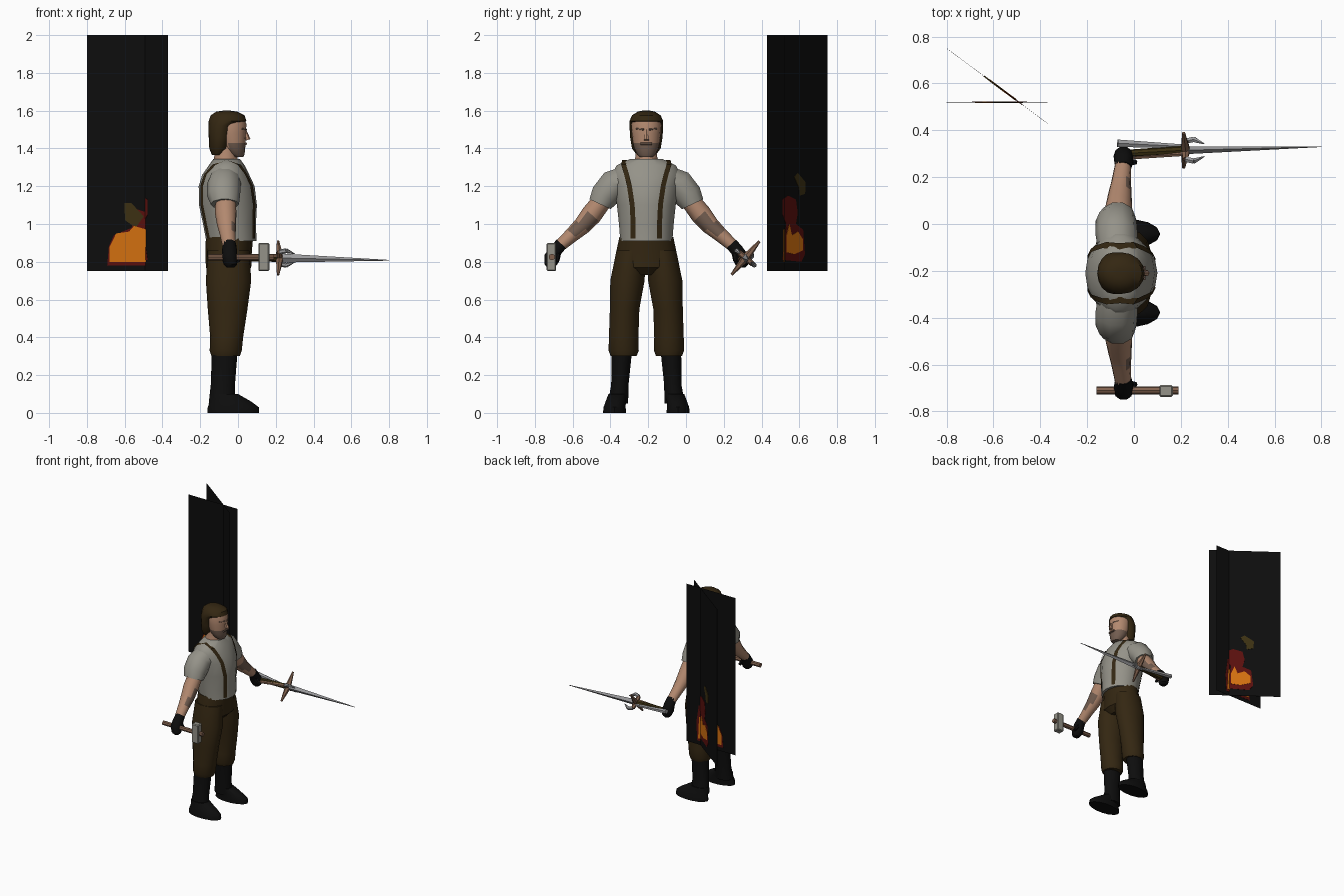
import bpy, bmesh
from math import sin, cos, pi, radians, sqrt
from mathutils import Vector, Matrix

if "Cube" in bpy.data.objects:
    bpy.data.objects.remove(bpy.data.objects["Cube"], do_unlink=True)

BODY_Y = -0.21


def material(name, red, green, blue):
    mat = bpy.data.materials.new(name)
    mat.use_nodes = True
    color = (red, green, blue, 1)
    mat.diffuse_color = color
    shader = mat.node_tree.nodes["Principled BSDF"]
    shader.inputs["Base Color"].default_value = color
    shader.inputs["Roughness"].default_value = 1
    return mat


BLACK = material("soot black", .004, .004, .004)
BROWN = material("dark brown", .034, .02, .006)
SHIRT = material("linen grey", .3, .29, .25)
SKIN = material("skin", .45, .25, .16)
BEARD = material("beard shade", .17, .11, .08)
WOOD = material("wood", .22, .12, .075)
STEEL = material("steel", .33, .33, .34)
RED = material("ember red", .1, .005, .004)
ORANGE = material("flame orange", .65, .16, .005)
SMOKE = material("smoke olive", .045, .03, .006)


def finish(name, bm, *mats, smooth=True):
    bmesh.ops.recalc_face_normals(bm, faces=bm.faces)
    mesh = bpy.data.meshes.new(name)
    bm.to_mesh(mesh)
    bm.free()
    for mat in mats:
        mesh.materials.append(mat)
    obj = bpy.data.objects.new(name, mesh)
    bpy.context.collection.objects.link(obj)
    if smooth:
        bpy.ops.object.select_all(action="DESELECT")
        obj.select_set(True)
        bpy.context.view_layer.objects.active = obj
        bpy.ops.object.shade_smooth_by_angle(angle=radians(40))
    return obj


def loft(name, rings, *mats, side=1, sides=14, rule=None):
    """Rings are (x, sideways, z, depth radius, width radius, tilt in degrees)."""
    bm = bmesh.new()
    loops = []
    for x, w, z, rx, rw, *tilt in rings:
        t = radians(tilt[0]) if tilt else 0
        loop = []
        for i in range(sides):
            a = 2 * pi * i / sides
            s = rw * sin(a)
            loop.append(bm.verts.new((x + rx * cos(a), BODY_Y + side * (w + s * cos(t)), z + s * sin(t))))
        loops.append(loop)
    for low, high in zip(loops, loops[1:]):
        for i in range(sides):
            j = (i + 1) % sides
            bm.faces.new((low[i], low[j], high[j], high[i]))
    bm.faces.new(loops[0])
    bm.faces.new(loops[-1])
    if rule:
        for face in bm.faces:
            face.material_index = int(rule(face.calc_center_median()))
    return finish(name, bm, *mats)


def bar(name, start, end, r1, r2, mat, sides=8, flat=1):
    """Straight rod or spike between two points."""
    a, b = Vector(start), Vector(end)
    bm = bmesh.new()
    place = Matrix.Translation((a + b) / 2) @ (b - a).to_track_quat("Z", "Y").to_matrix().to_4x4()
    bmesh.ops.create_cone(bm, cap_ends=True, segments=sides, radius1=r1, radius2=r2,
                          depth=(b - a).length, matrix=place @ Matrix.Diagonal((flat, 1, 1, 1)))
    return finish(name, bm, mat)


# Torso and pelvis
torso_rings = [(-.035, 0, .91, .133, .14), (-.045, 0, 1.0, .14, .147), (-.053, 0, 1.1, .153, .158),
               (-.06, 0, 1.2, .148, .175), (-.065, 0, 1.26, .125, .185), (-.06, 0, 1.31, .095, .16),
               (-.06, 0, 1.345, .07, .085)]
loft("shirt", torso_rings, SHIRT, sides=18)
loft("trouser_seat", [(-.045, 0, .93, .125, .143), (-.05, 0, .85, .123, .16),
                      (-.05, 0, .77, .12, .165), (-.05, 0, .73, .08, .1)], BROWN, sides=16)


# Suspenders lie on the torso surface, front and back
def surface(z, w, front):
    for a, b in zip(torso_rings, torso_rings[1:]):
        if a[2] <= z <= b[2]:
            t = (z - a[2]) / (b[2] - a[2])
            cx, rx, ry = (a[i] + (b[i] - a[i]) * t for i in (0, 3, 4))
            return cx + front * (rx * sqrt(max(0, 1 - (w / ry) ** 2)) + .005)


path = [(.92, .07), (1.0, .07), (1.1, .075), (1.2, .09), (1.26, .105), (1.31, .12)]
for side, label in ((-1, "hammer_side"), (1, "sword_side")):
    bm = bmesh.new()
    edge_pairs = []
    stations = [(z, w, 1) for z, w in path] + [(1.335, .115, 0)] + [(z, w, -1) for z, w in reversed(path)]
    for z, w, front in stations:
        pair = []
        for edge in (w - .013, w + .013):
            x = surface(z, edge, front) if front else -.06
            pair.append(bm.verts.new((x, BODY_Y + side * edge, z + .004)))
        edge_pairs.append(pair)
    for a, b in zip(edge_pairs, edge_pairs[1:]):
        bm.faces.new((a[0], a[1], b[1], b[0]))
    finish(label + "_suspender", bm, BROWN)

    # Legs and boots
    loft(label + "_trouser_leg", [(-.05, .08, .86, .11, .08), (-.05, .1, .7, .12, .093),
                                  (-.055, .115, .55, .105, .08), (-.06, .12, .4, .087, .08),
                                  (-.065, .12, .33, .085, .082), (-.065, .12, .3, .075, .07)],
         BROWN, side=side)
    loft(label + "_boot_shaft", [(-.07, .13, .33, .068, .056), (-.08, .14, .15, .064, .047),
                                 (-.085, .15, .05, .07, .055)], BLACK, side=side)
    loft(label + "_boot_foot", [(-.025, .168, 0, .137, .063), (-.025, .168, .03, .135, .06),
                                (-.04, .162, .06, .11, .055), (-.075, .152, .1, .075, .05)],
         BLACK, side=side)

    # Sleeves, forearms with a bruise patch, and gloves
    loft(label + "_sleeve", [(-.07, .11, 1.235, .085, .075, 70), (-.075, .17, 1.21, .09, .085, 50),
                             (-.077, .22, 1.15, .088, .08, 35), (-.07, .245, 1.105, .075, .065, 25)],
         SHIRT, side=side, sides=10)
    loft(label + "_forearm", [(-.065, .22, 1.14, .055, .05, 40), (-.065, .29, 1.05, .056, .056, 42),
                              (-.06, .34, .99, .05, .048, 42), (-.055, .39, .945, .042, .04, 42),
                              (-.045, .48, .865, .033, .03, 42)], SKIN, BEARD, side=side, sides=12,
         rule=lambda c: .95 < c.z < 1.03 and c.x > -.04)
    loft(label + "_glove", [(-.045, .45, .895, .035, .035, 42), (-.045, .48, .86, .04, .036, 35),
                            (-.045, .5, .82, .042, .045, 20), (-.04, .505, .785, .035, .035, 0),
                            (-.04, .505, .77, .02, .02, 0)], BLACK, side=side, sides=10)
    bar(label + "_thumb", (-.03, BODY_Y + side * .47, .85), (.005, BODY_Y + side * .475, .8),
        .016, .012, BLACK, sides=6)

# Neck, head with bearded jaw, hair
loft("neck", [(-.065, 0, 1.3, .072, .075), (-.065, 0, 1.36, .06, .058), (-.06, 0, 1.43, .055, .055)], SKIN)
loft("head", [(.0, 0, 1.355, .028, .035), (-.01, 0, 1.37, .045, .05), (-.022, 0, 1.4, .06, .064),
              (-.028, 0, 1.43, .068, .071), (-.035, 0, 1.48, .078, .077), (-.04, 0, 1.53, .084, .08),
              (-.04, 0, 1.57, .07, .07)], SKIN, BEARD, sides=16,
     rule=lambda c: c.z < 1.43 and c.x > -.045)
loft("hair", [(-.11, 0, 1.365, .028, .05), (-.1, 0, 1.4, .052, .076), (-.095, 0, 1.46, .06, .086),
              (-.087, 0, 1.52, .07, .089), (-.055, 0, 1.545, .1, .089), (-.055, 0, 1.575, .09, .076),
              (-.06, 0, 1.595, .055, .045), (-.06, 0, 1.6, .02, .02)], BROWN, sides=16)
bar("nose", (.036, BODY_Y, 1.5), (.052, BODY_Y, 1.445), .007, .015, SKIN, sides=6)
bar("moustache", (.042, BODY_Y - .03, 1.425), (.042, BODY_Y + .03, 1.425), .007, .007, BEARD, sides=6)
for side in (-1, 1):
    bar("eyebrow", (.042, BODY_Y + side * .014, 1.5), (.02, BODY_Y + side * .055, 1.505),
        .006, .004, BEARD, sides=6)

# Hammer
bar("hammer_handle", (-.16, -.71, .825), (.19, -.71, .825), .017, .017, WOOD)
bm = bmesh.new()
bmesh.ops.create_cube(bm, matrix=Matrix.Translation((.137, -.713, .825)) @ Matrix.Diagonal((.058, .05, .15, 1)))
bmesh.ops.bevel(bm, geom=bm.edges[:], offset=.006, segments=1, affect="EDGES")
finish("hammer_head", bm, SHIRT, smooth=False)

# Sword: grip, flanking rods, slanted guard, claws and blade
hub = Vector((.22, .315, .82))
slant = Vector((0, .64, .77))
across = Vector((0, .77, -.64))
bar("sword_grip", (-.06, .3, .82), hub, .015, .02, SMOKE)
bar("sword_upper_rod", (-.07, .345, .835), hub + across * .02, .018, .01, STEEL, sides=6)
bar("sword_lower_rod", (-.03, .285, .81), hub - across * .02, .012, .01, WOOD, sides=6)
for sign in (-1, 1):
    bar("guard_arm", hub, hub + sign * slant * .115 + Vector((-.008, 0, 0)), .022, .007, WOOD, sides=6)
    root = hub + sign * across * .05
    bar("guard_wing", hub, root, .018, .014, WOOD, sides=6)
    knee = root + Vector((.035, 0, 0)) + sign * across * .01
    bar("claw_base", root, knee, .013, .013, STEEL, sides=6)
    bar("claw_tip", knee, hub + Vector((.08, 0, 0)) + sign * across * .035, .013, .002, STEEL, sides=6)
bar("sword_blade", hub, (.8, .33, .808), .024, .002, STEEL, sides=4, flat=.7)


# Two crossing fire panels with flame plates showing on both faces
def plate(name, start, end, outline, thick, mat):
    """Outline points are (fraction along the panel, height)."""
    a, b = Vector(start), Vector(end)
    normal = (b - a).cross(Vector((0, 0, 1))).normalized()
    bm = bmesh.new()
    base = [a + (b - a) * t + Vector((0, 0, z)) - normal * thick / 2 for t, z in outline]
    face = bm.faces.new([bm.verts.new(p) for p in base])
    made = bmesh.ops.extrude_face_region(bm, geom=[face])["geom"]
    bmesh.ops.translate(bm, verts=[v for v in made if isinstance(v, bmesh.types.BMVert)], vec=normal * thick)
    return finish(name, bm, mat, smooth=False)


straight = ((-.8, .52, 0), (-.37, .52, 0))
diagonal = ((-.8, .75, 0), (-.37, .43, 0))
sheet = [(0, .75), (1, .75), (1, 2), (0, 2)]
broad = {
    "ember": (RED, .004, [(.25, .78), (.27, .88), (.33, .94), (.55, .98), (.6, 1.08), (.75, 1.06),
                          (.8, .92), (.78, .78)]),
    "smoke": (SMOKE, .006, [(.46, 1.11), (.47, 1.02), (.6, .98), (.7, 1.04), (.55, 1.11)]),
    "flame": (ORANGE, .008, [(.28, .8), (.28, .88), (.36, .95), (.52, .96), (.58, .99), (.74, .97),
                             (.76, .8)]),
}
tall = {
    "ember": (RED, .004, [(.75, 1.13), (.66, 1.15), (.53, 1.13), (.5, 1.06), (.53, 1.0), (.41, .97),
                          (.38, .84), (.44, .8), (.75, .81), (.72, .9), (.69, 1.0), (.75, 1.05)]),
    "smoke": (SMOKE, .006, [(.56, 1.25), (.5, 1.27), (.37, 1.22), (.38, 1.16), (.47, 1.15), (.48, 1.19)]),
    "flame": (ORANGE, .008, [(.69, .85), (.69, .94), (.64, 1.0), (.6, .94), (.5, .96), (.42, .92),
                             (.42, .86), (.56, .84)]),
}
for label, ends, shapes in (("straight", straight, broad), ("diagonal", diagonal, tall)):
    plate(label + "_fire_panel", *ends, sheet, .001, BLACK)
    for part, (mat, thick, outline) in shapes.items():
        plate(f"{label}_{part}", *ends, outline, thick, mat)
